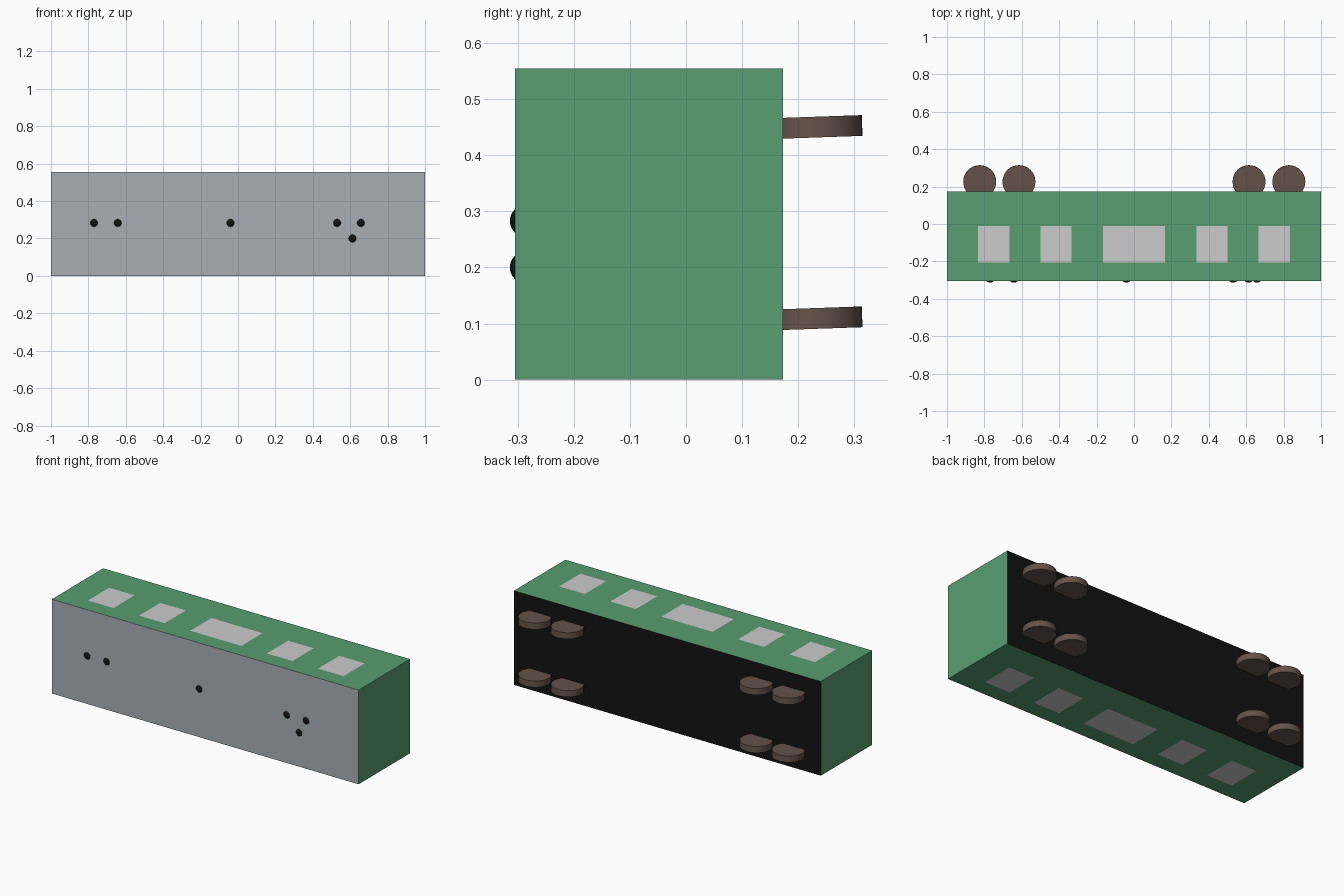
import bpy, bmesh, math
from mathutils import Matrix

if "Cube" in bpy.data.objects:
    bpy.data.objects.remove(bpy.data.objects["Cube"])


def material(name, rgb):
    m = bpy.data.materials.new(name)
    m.diffuse_color = (*rgb, 1)
    m.use_nodes = True
    m.node_tree.nodes["Principled BSDF"].inputs["Base Color"].default_value = m.diffuse_color
    return m


green = material("green_paint", (0.10, 0.34, 0.17))
roof_grey = material("roof_grey", (0.40, 0.43, 0.46))
black = material("black", (0.006, 0.006, 0.006))
glass = material("window_grey", (0.6, 0.6, 0.6))
brown = material("wheel_brown", (0.13, 0.085, 0.07))

Y_ROOF, Y_FLOOR, HEIGHT = -0.305, 0.173, 0.555
WIN_Y = (-0.207, -0.010)
WIN_X = [(-5, -4), (-3, -2), (-1, 1), (2, 3), (4, 5)]  # in sixths


# Carriage body lying on its side: a box cut into panels, coloured per face
def carriage_body():
    bm = bmesh.new()
    mid_y = (Y_ROOF + Y_FLOOR) / 2
    bmesh.ops.create_cube(bm, size=1, matrix=Matrix.Translation((0, mid_y, HEIGHT / 2))
                          @ Matrix.Diagonal((2, Y_FLOOR - Y_ROOF, HEIGHT, 1)))
    cuts = [((x / 6, 0, 0), (1, 0, 0)) for pair in WIN_X for x in pair]
    cuts += [((0, y, 0), (0, 1, 0)) for y in WIN_Y]
    for co, no in cuts:
        bmesh.ops.bisect_plane(bm, geom=bm.verts[:] + bm.edges[:] + bm.faces[:],
                               plane_co=co, plane_no=no)
    bm.normal_update()
    for f in bm.faces:
        c = f.calc_center_median()
        if f.normal.y < -0.9:
            f.material_index = 1
        elif f.normal.y > 0.9:
            f.material_index = 2
        elif abs(f.normal.z) > 0.9 and WIN_Y[0] < c.y < WIN_Y[1] and \
                any(a < c.x * 6 < b for a, b in WIN_X):
            f.material_index = 3
    me = bpy.data.meshes.new("carriage_body")
    bm.to_mesh(me)
    bm.free()
    for m in (green, roof_grey, black, glass):
        me.materials.append(m)
    bpy.context.collection.objects.link(bpy.data.objects.new("carriage_body", me))


def finish(name, mat):
    ob = bpy.context.object
    ob.name = name
    ob.data.materials.append(mat)
    bpy.ops.object.shade_smooth_by_angle(angle=math.radians(40))


carriage_body()

# Wheels: four pairs of slightly tilted discs, sunk into the floor
for x in (-0.825, -0.615, 0.615, 0.828):
    for z in (0.109, 0.450):
        bpy.ops.mesh.primitive_cylinder_add(vertices=32, radius=0.088, depth=0.037,
                                            location=(x, 0.226, z),
                                            rotation=(math.radians(2), 0, 0))
        finish("wheel", brown)

# Roof vents: small black domes
for x, z in [(-0.77, 0.283), (-0.643, 0.283), (-0.04, 0.283),
             (0.53, 0.283), (0.657, 0.283), (0.612, 0.200)]:
    bpy.ops.mesh.primitive_uv_sphere_add(segments=24, ring_count=12, radius=0.028,
                                         location=(x, -0.286, z))
    finish("roof_vent", black)
